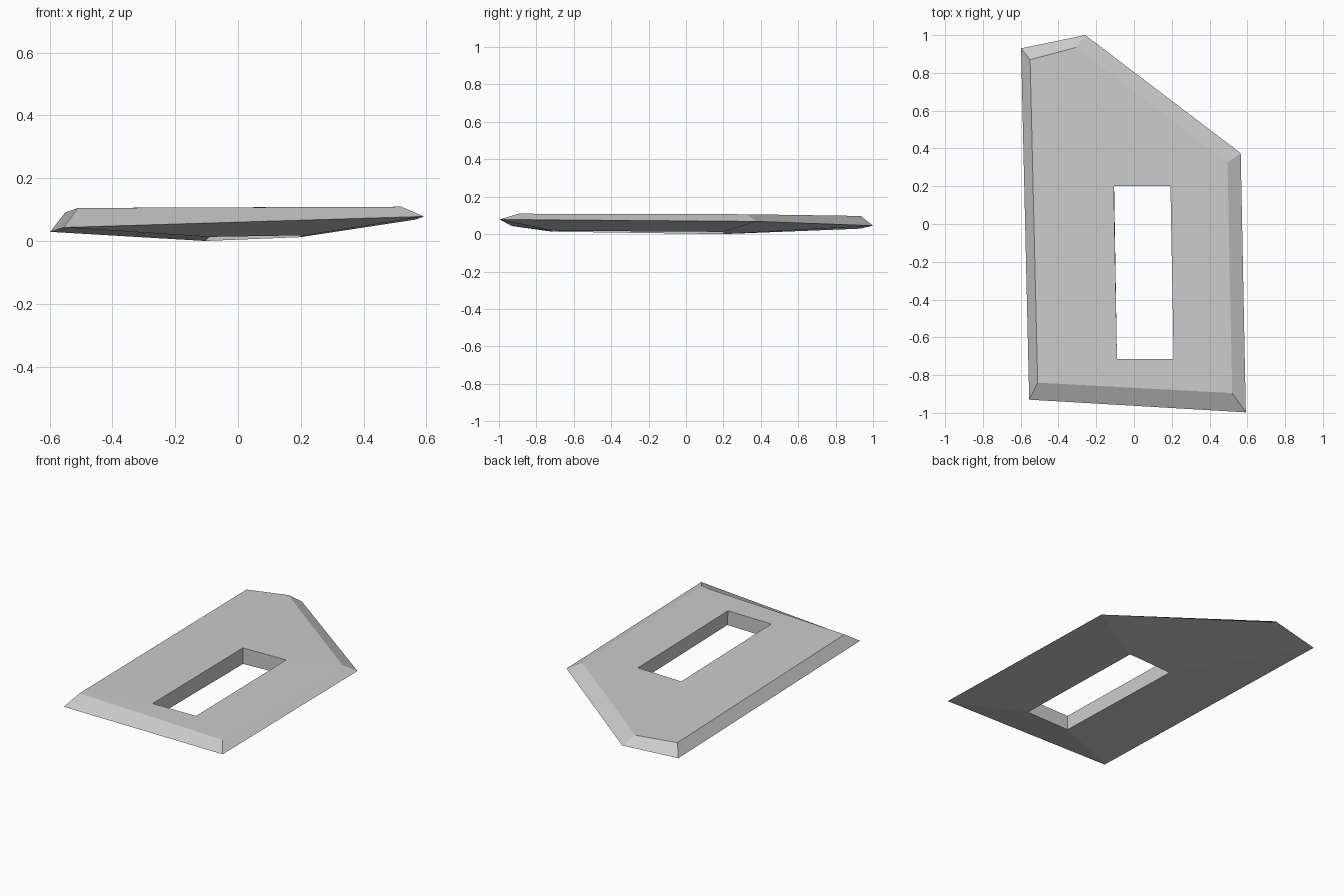
import bpy
import bmesh

cube = bpy.data.objects.get("Cube")
if cube:
    bpy.data.objects.remove(cube)

# Outlines run counter-clockwise from the front left corner
RIM = [(-0.555, -0.93, 0.043), (0.592, -0.997, 0.078), (0.565, 0.375, 0.068),
       (-0.258, 1.0, 0.045), (-0.598, 0.93, 0.029)]
TOP = [(-0.51, -0.84, 0.105), (0.52, -0.895, 0.109), (0.495, 0.325, 0.106),
       (-0.305, 0.935, 0.097), (-0.55, 0.87, 0.091)]
HOLE_TOP = [(-0.09, -0.715, 0.106), (0.21, -0.715, 0.108),
            (0.193, 0.2, 0.105), (-0.107, 0.2, 0.1)]
HOLE_BOTTOM = [(-0.09, -0.715, 0.013), (0.214, -0.715, 0.018),
               (0.197, 0.2, 0.012), (-0.105, 0.2, 0.0)]

bm = bmesh.new()
rim, top, hole_top, hole_bottom = (
    [bm.verts.new(p) for p in ring] for ring in (RIM, TOP, HOLE_TOP, HOLE_BOTTOM))


def wall(lower, upper):
    """Join two matching rings with quads."""
    n = len(lower)
    for i in range(n):
        j = (i + 1) % n
        bm.faces.new((lower[i], lower[j], upper[j], upper[i]))


def frame(outer, inner):
    """Fill between a five-sided outline and the four-sided opening."""
    a, b, c, d, e = outer
    p, q, r, s = inner
    for face in ((a, b, q, p), (b, c, r, q), (c, d, s, r), (d, e, s), (e, a, p, s)):
        bm.faces.new(face)


# Bevelled edge, opening walls, upper and lower faces
wall(rim, top)
wall(hole_bottom, hole_top)
frame(top, hole_top)
frame(rim, hole_bottom)
bmesh.ops.recalc_face_normals(bm, faces=bm.faces)

mesh = bpy.data.meshes.new("slab")
bm.to_mesh(mesh)
bm.free()

# Plain grey
grey = bpy.data.materials.new("light_grey")
grey.use_nodes = True
color = (0.6, 0.6, 0.6, 1)
grey.diffuse_color = color
grey.node_tree.nodes["Principled BSDF"].inputs["Base Color"].default_value = color
mesh.materials.append(grey)

slab = bpy.data.objects.new("slab_with_opening", mesh)
bpy.context.collection.objects.link(slab)
